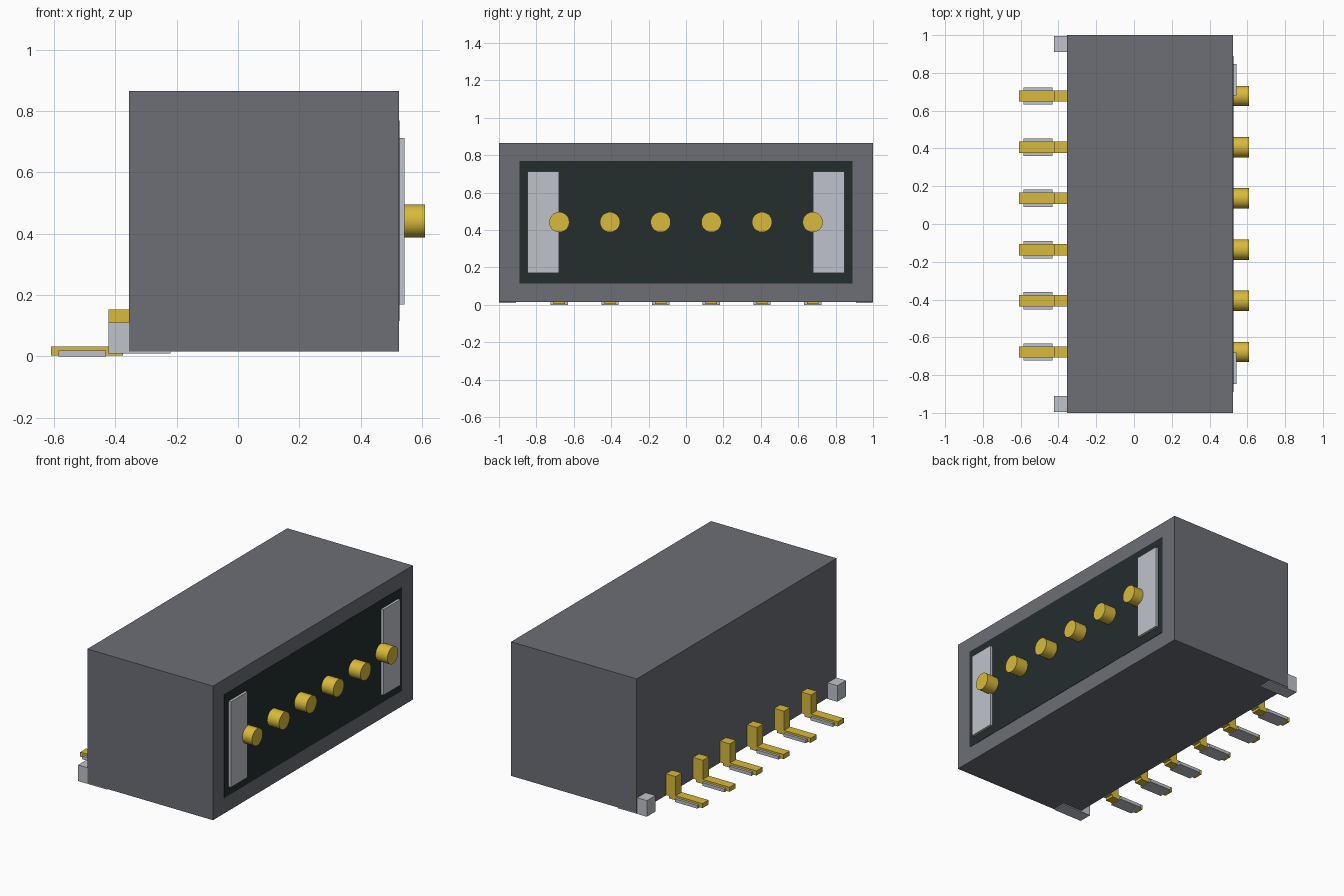
import bpy
import math

cube = bpy.data.objects.get("Cube")
if cube:
    bpy.data.objects.remove(cube, do_unlink=True)


def material(name, rgb):
    m = bpy.data.materials.new(name)
    m.use_nodes = True
    color = (*rgb, 1)
    m.diffuse_color = color
    m.node_tree.nodes["Principled BSDF"].inputs["Base Color"].default_value = color
    return m


grey = material("dark grey plastic", (0.150, 0.157, 0.182))
gold = material("gold metal", (0.69, 0.49, 0.045))
silver = material("silver metal", (0.52, 0.55, 0.60))
dark = material("dark teal socket", (0.017, 0.026, 0.027))


def box(name, mat, x, y, z):
    """Box from (min, max) ranges along each axis."""
    spans = (x, y, z)
    bpy.ops.mesh.primitive_cube_add(size=1, location=[(a + b) / 2 for a, b in spans])
    ob = bpy.context.object
    ob.name = name
    ob.scale = [b - a for a, b in spans]
    bpy.ops.object.transform_apply(location=False, rotation=False, scale=True)
    ob.data.materials.append(mat)
    return ob


def around(y, half):
    return (y - half, y + half)


# Housing with the dark socket panel on its mating face
box("housing", grey, (-0.355, 0.525), (-1, 1), (0.016, 0.865))
box("socket_panel", dark, (0.52, 0.527), (-0.89, 0.89), (0.115, 0.769))

# Contact pins, bent leads and solder pads
for i in range(6):
    y = (i - 2.5) * 0.271
    bpy.ops.mesh.primitive_cylinder_add(
        vertices=32, radius=0.054, depth=0.16,
        location=(0.53, y, 0.442), rotation=(0, math.pi / 2, 0))
    pin = bpy.context.object
    pin.name = f"contact_pin_{i + 1}"
    pin.data.materials.append(gold)
    bpy.ops.object.shade_smooth_by_angle(angle=math.radians(30))

    box(f"lead_post_{i + 1}", gold, (-0.423, -0.35), around(y, 0.03), (0.018, 0.153))
    box(f"lead_foot_{i + 1}", gold, (-0.61, -0.375), around(y, 0.03), (0.003, 0.032))
    box(f"solder_pad_{i + 1}", silver, (-0.586, -0.431), around(y, 0.046), (0, 0.02))

# Face plates and anchor tabs at both ends
for side, label in ((-1, "front"), (1, "back")):
    box(f"{label}_face_plate", silver, (0.515, 0.543),
        around(side * 0.764, 0.084), (0.17, 0.712))
    box(f"{label}_anchor_tab", silver, (-0.423, -0.35),
        around(side * 0.953, 0.043), (0.009, 0.111))
    box(f"{label}_anchor_base", silver, (-0.36, -0.22),
        around(side * 0.953, 0.043), (0.009, 0.02))
